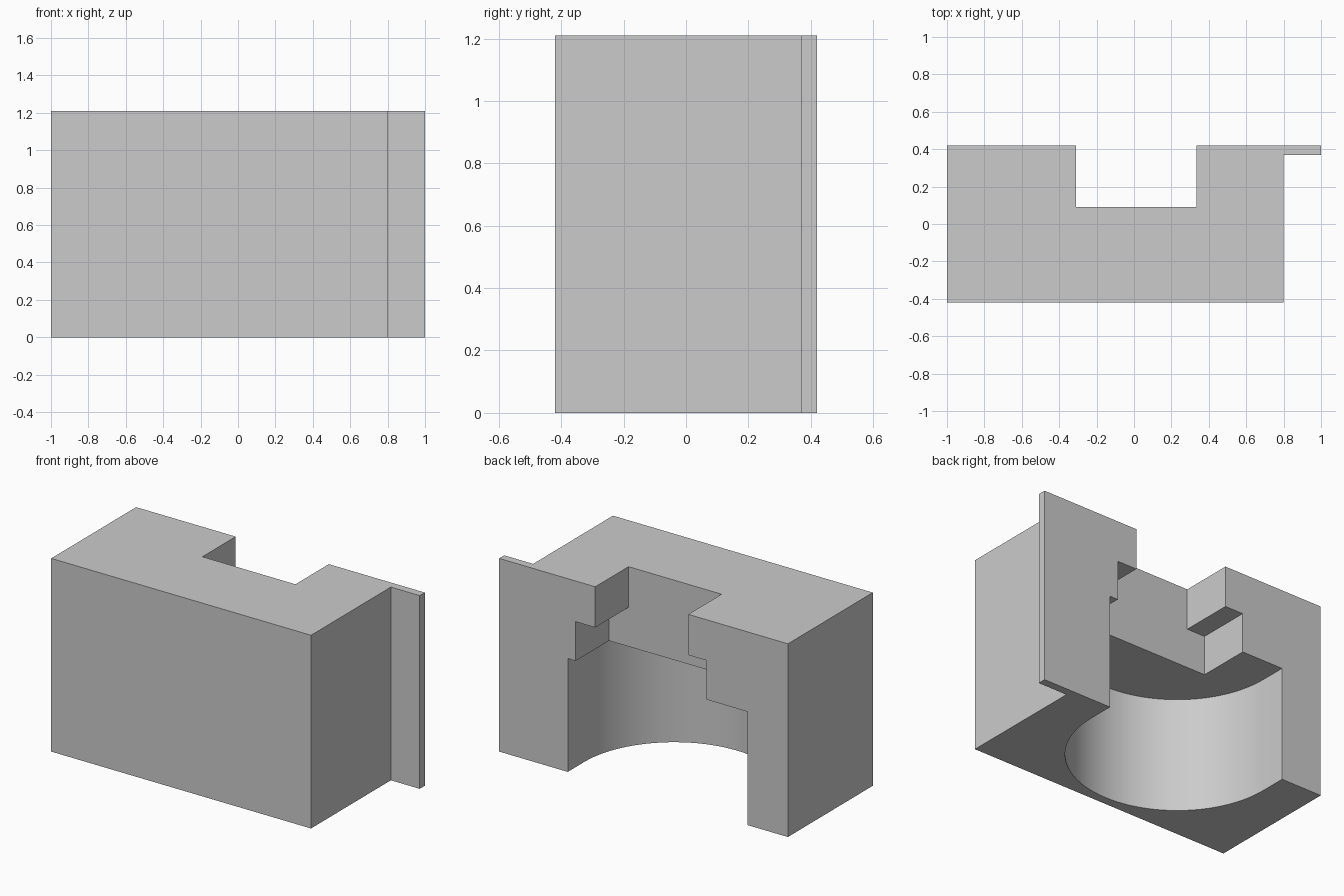
import bpy
import bmesh
from math import cos, sin, pi, radians
from mathutils import Vector

cube = bpy.data.objects.get("Cube")
if cube:
    bpy.data.objects.remove(cube, do_unlink=True)

HEIGHT = 1.21
BACK = 0.42


def prism(name, outline, place, sweep):
    """Extrude a flat outline, placed in space by a rule, along a sweep vector."""
    bm = bmesh.new()
    face = bm.faces.new([bm.verts.new(place(a, b)) for a, b in outline])
    new = bmesh.ops.extrude_face_region(bm, geom=[face])["geom"]
    verts = [v for v in new if isinstance(v, bmesh.types.BMVert)]
    bmesh.ops.translate(bm, vec=Vector(sweep), verts=verts)
    bmesh.ops.recalc_face_normals(bm, faces=bm.faces)
    mesh = bpy.data.meshes.new(name)
    bm.to_mesh(mesh)
    bm.free()
    obj = bpy.data.objects.new(name, mesh)
    bpy.context.collection.objects.link(obj)
    return obj


# Block with the thin flange along its back left edge
footprint = [(-1, -BACK), (0.8, -BACK), (0.8, 0.37), (1, 0.37), (1, BACK), (-1, BACK)]
block = prism("notched_block", footprint, lambda x, y: (x, y, 0), (0, 0, HEIGHT))

# Stepped slot through the back and top
slot = [(-0.435, 0.5), (0.47, 0.5), (0.47, 0.955), (0.335, 0.955),
        (0.335, 1.4), (-0.31, 1.4), (-0.31, 0.955), (-0.435, 0.955)]
slot_cutter = prism("slot_cutter", slot, lambda x, z: (x, 0.09, z), (0, 0.6, 0))

# Round-fronted recess, open at the back and bottom
cx, cy, r, steps = -0.0975, 0.257, 0.6225, 48
recess = [(cx - r * cos(pi * i / steps), cy - r * sin(pi * i / steps))
          for i in range(steps + 1)]
recess += [(cx + r, 0.7), (cx - r, 0.7)]
recess_cutter = prism("recess_cutter", recess, lambda x, y: (x, y, -0.2), (0, 0, 0.91))

# Cut the block, then drop the cutters
bpy.context.view_layer.objects.active = block
for cutter in (recess_cutter, slot_cutter):
    cutter.hide_render = True
    mod = block.modifiers.new("cut", "BOOLEAN")
    mod.operation = "DIFFERENCE"
    mod.solver = "EXACT"
    mod.object = cutter
    bpy.ops.object.modifier_apply(modifier=mod.name)
    bpy.data.objects.remove(cutter, do_unlink=True)

# Plain grey finish
grey = bpy.data.materials.new("light_grey")
grey.use_nodes = True
colour = (0.6, 0.6, 0.6, 1)
grey.diffuse_color = colour
grey.node_tree.nodes["Principled BSDF"].inputs["Base Color"].default_value = colour
block.data.materials.clear()
block.data.materials.append(grey)

# Smooth the curved wall, keep the edges sharp
bpy.ops.object.select_all(action="DESELECT")
block.select_set(True)
bpy.ops.object.shade_smooth_by_angle(angle=radians(30))
